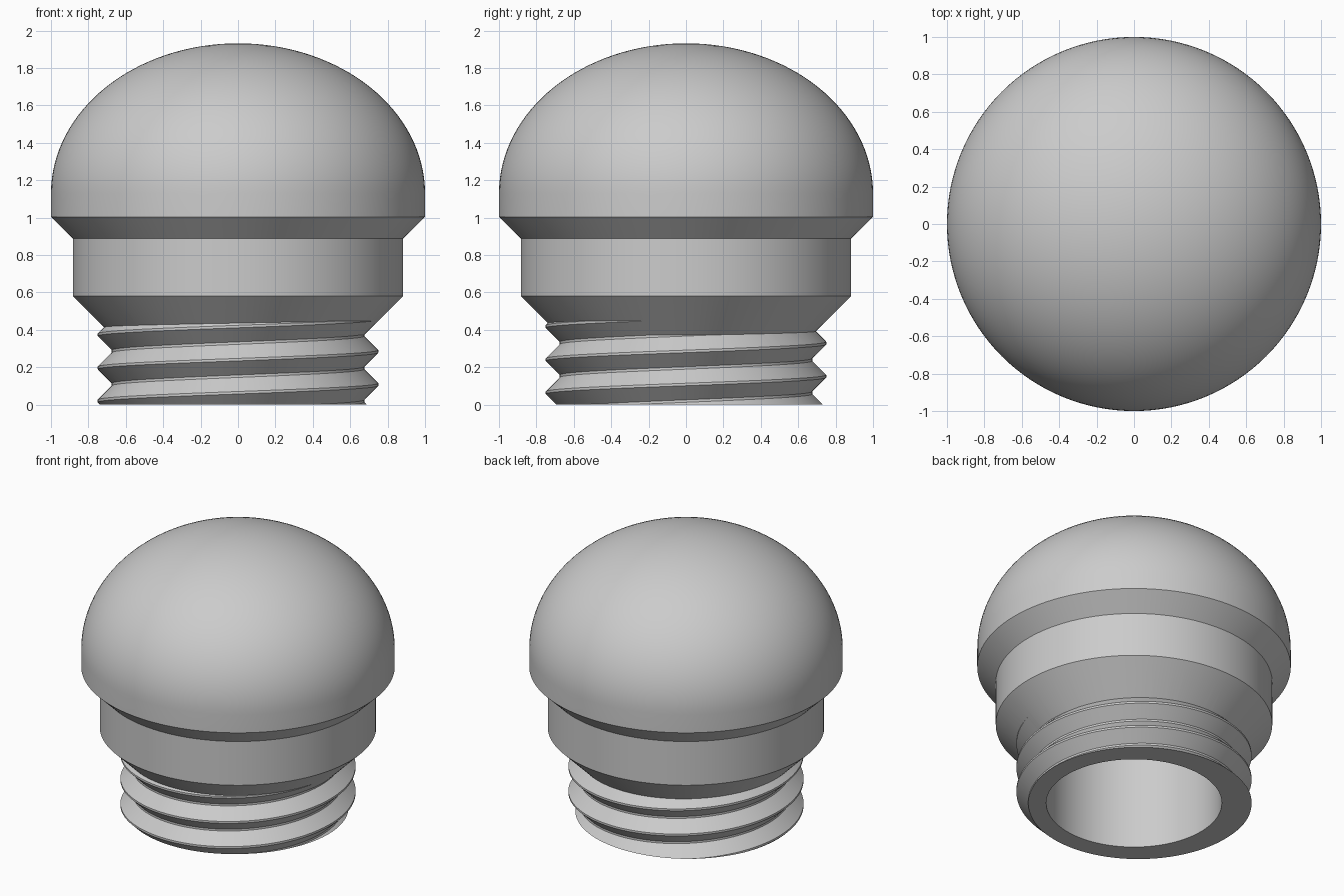
import bpy, bmesh, math

if "Cube" in bpy.data.objects:
    bpy.data.objects.remove(bpy.data.objects["Cube"])

SEG = 128          # segments around the axis
PITCH = 0.177      # thread rise per turn
CREST_Z = 0.108    # crest height on the +x side

grey = bpy.data.materials.new("grey")
grey.diffuse_color = (0.6, 0.6, 0.6, 1)
grey.use_nodes = True
grey.node_tree.nodes["Principled BSDF"].inputs["Base Color"].default_value = grey.diffuse_color


def finish(bm, name):
    bmesh.ops.recalc_face_normals(bm, faces=bm.faces)
    mesh = bpy.data.meshes.new(name)
    bm.to_mesh(mesh)
    bm.free()
    obj = bpy.data.objects.new(name, mesh)
    bpy.context.collection.objects.link(obj)
    mesh.materials.append(grey)
    return obj


def lathe(name, profile):
    """Revolve a list of (radius, z) points that starts and ends on the axis."""
    bm = bmesh.new()
    rings = []
    for r, z in profile:
        n = SEG if r > 0 else 1
        rings.append([bm.verts.new((r * math.cos(2 * math.pi * i / SEG),
                                    r * math.sin(2 * math.pi * i / SEG), z)) for i in range(n)])
    for a, b in zip(rings, rings[1:]):
        for i in range(SEG):
            j = (i + 1) % SEG
            quad = [a[i % len(a)], a[j % len(a)], b[j % len(b)], b[i % len(b)]]
            bm.faces.new(list(dict.fromkeys(quad)))
    return finish(bm, name)


def threaded_rod(name, root, crest, flat, top):
    """Helical surface, trimmed flat at both ends and capped."""
    bm = bmesh.new()
    half = flat / 2
    section = [(crest, -half), (crest, half),
               (root, half + crest - root), (root, PITCH - half - crest + root)]
    cols = []
    for k in range(-4 * SEG, 7 * SEG + 1):
        a = 2 * math.pi * k / SEG
        base = CREST_Z + PITCH * k / SEG
        cols.append([bm.verts.new((r * math.cos(a), r * math.sin(a), base + dz)) for r, dz in section])
    for k in range(len(cols) - SEG - 1):
        a = cols[k] + [cols[k + SEG][0]]
        b = cols[k + 1] + [cols[k + 1 + SEG][0]]
        for j in range(4):
            bm.faces.new((a[j], b[j], b[j + 1], a[j + 1]))
    for z, n in ((0, -1), (top, 1)):
        bmesh.ops.bisect_plane(bm, geom=bm.verts[:] + bm.edges[:] + bm.faces[:], dist=1e-6,
                               plane_co=(0, 0, z), plane_no=(0, 0, n), clear_outer=True)
    bmesh.ops.delete(bm, geom=[v for v in bm.verts if not v.link_faces], context='VERTS')
    for z in (0, top):
        rim = [e for e in bm.edges if e.is_boundary and all(abs(v.co.z - z) < 1e-4 for v in e.verts)]
        bmesh.ops.contextual_create(bm, geom=rim)
    return finish(bm, name)


def combine(target, tool, operation):
    mod = target.modifiers.new(operation.lower(), 'BOOLEAN')
    mod.object, mod.operation, mod.solver = tool, operation, 'EXACT'
    bpy.context.view_layer.objects.active = target
    bpy.ops.object.modifier_apply(modifier=mod.name)
    bpy.data.objects.remove(tool)


# Domed cap with stepped collar
dome = [(math.cos(t), 1.13 + 0.802 * math.sin(t))
        for t in (math.pi / 2 * i / 32 for i in range(32))]
cap = lathe("domed_cap", [(0, 0.298), (0.6, 0.298), (0.882, 0.58), (0.882, 0.888), (1, 1.004)]
            + dome + [(0, 1.932)])

# Threaded neck joined under the collar
neck = threaded_rod("threaded_neck", 0.675, 0.75, 0.0135, 0.5)
combine(cap, neck, 'UNION')

# Round bore up from the base
bore = lathe("bore", [(0, -0.2), (0.56, -0.2), (0.56, 1.0), (0, 1.0)])
combine(cap, bore, 'DIFFERENCE')

bpy.ops.object.select_all(action='DESELECT')
cap.select_set(True)
bpy.context.view_layer.objects.active = cap
bpy.ops.object.shade_smooth_by_angle(angle=math.radians(25))
